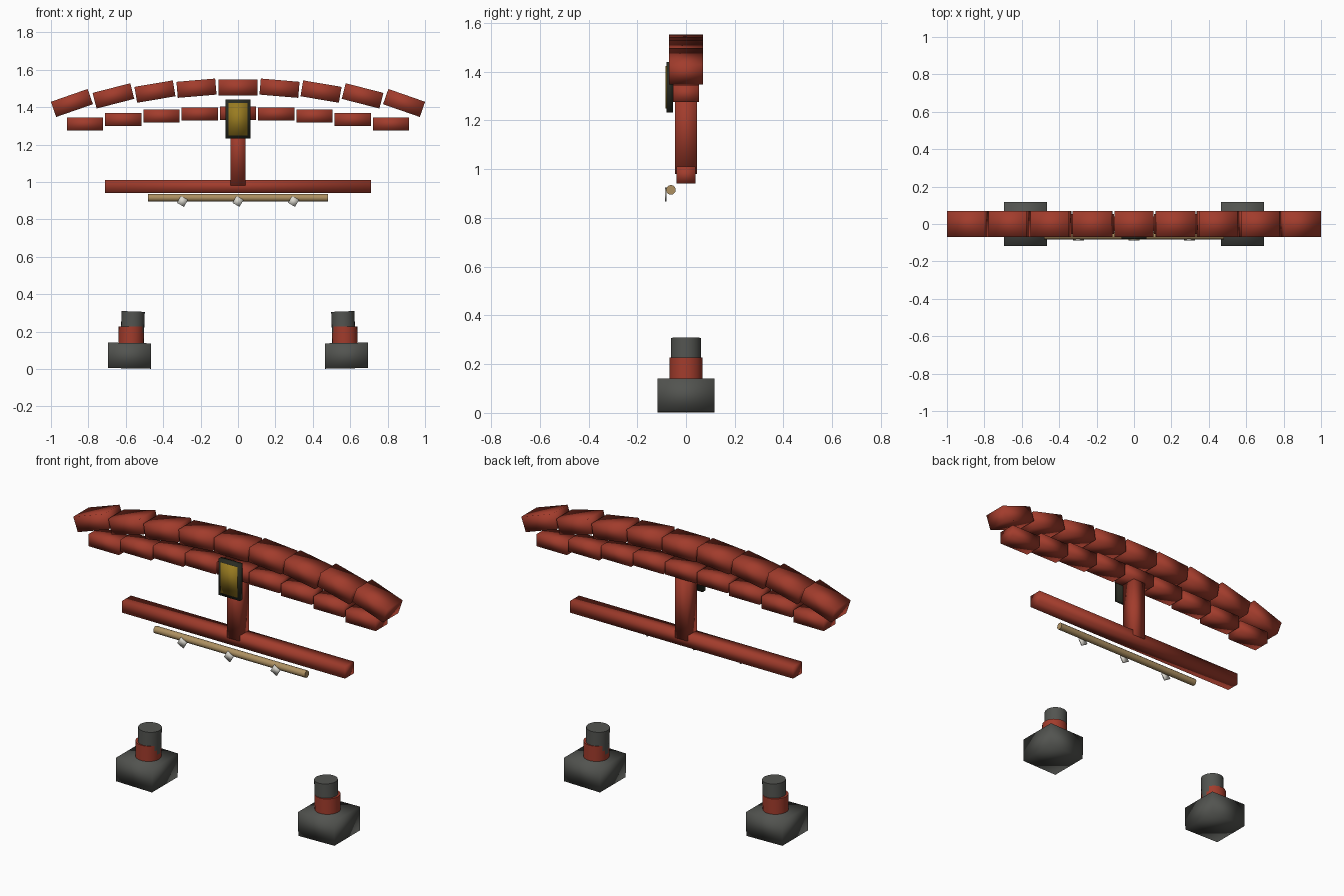
import bpy
from math import radians

old = bpy.data.objects.get("Cube")
if old:
    bpy.data.objects.remove(old, do_unlink=True)


def material(name, r, g, b):
    m = bpy.data.materials.new(name)
    m.use_nodes = True
    m.diffuse_color = (r, g, b, 1)
    m.node_tree.nodes["Principled BSDF"].inputs["Base Color"].default_value = (r, g, b, 1)
    return m


RED = material("vermilion paint", 0.36, 0.045, 0.025)
STONE = material("dark stone", 0.085, 0.088, 0.08)
GOLD = material("gold", 0.32, 0.2, 0.015)
FRAME = material("dark frame", 0.022, 0.024, 0.016)
STRAW = material("straw rope", 0.42, 0.28, 0.12)
PAPER = material("white paper", 0.7, 0.68, 0.62)


def box(name, mat, centre, size, tilt=0):
    """Softly shaded block, tilted in the front plane by tilt degrees."""
    bpy.ops.mesh.primitive_cube_add(size=1, location=centre, rotation=(0, radians(tilt), 0))
    ob = bpy.context.object
    ob.name = name
    ob.scale = size
    bpy.ops.object.transform_apply(location=False, rotation=False, scale=True)
    ob.data.materials.append(mat)
    bpy.ops.object.shade_smooth()
    return ob


def cylinder(name, mat, centre, radius, length, tilt=0, sides=24):
    bpy.ops.mesh.primitive_cylinder_add(vertices=sides, radius=radius, depth=length,
                                        location=centre, rotation=(0, radians(tilt), 0))
    ob = bpy.context.object
    ob.name = name
    ob.data.materials.append(mat)
    bpy.ops.object.shade_smooth_by_angle(angle=radians(40))
    return ob


# Curved top beam and stepped under beam, one block per step from the centre
top_heights = (1.505, 1.501, 1.483, 1.46, 1.422)
under_heights = (1.367, 1.364, 1.352, 1.334, 1.31)
for i, (top_z, under_z) in enumerate(zip(top_heights, under_heights)):
    for side in ((1,) if i == 0 else (1, -1)):
        tag = "centre" if i == 0 else f"{'left' if side > 0 else 'right'}_{i}"
        box(f"top_beam_{tag}", RED, (side * i * 0.222, 0, top_z),
            (0.208, 0.14, 0.086), side * i * 4.8)
        box(f"under_beam_{tag}", RED, (side * i * 0.2045, 0, under_z),
            (0.193, 0.106, 0.07))

# Tie beam and the short centre post
box("tie_beam", RED, (0, 0, 0.976), (1.42, 0.08, 0.068))
box("centre_post", RED, (0, 0, 1.165), (0.08, 0.09, 0.37))

# Framed plaque
box("plaque_frame", FRAME, (0, -0.067, 1.336), (0.136, 0.026, 0.208))
box("plaque_panel", GOLD, (0, -0.08, 1.336), (0.104, 0.008, 0.174))

# Rope with hanging paper tags
cylinder("rope", STRAW, (0, -0.062, 0.915), 0.02, 0.965, 90, 12)
for name, x in (("right", -0.297), ("centre", 0), ("left", 0.297)):
    box(f"paper_tag_{name}", PAPER, (x, -0.083, 0.896), (0.043, 0.008, 0.043), 30)

# Pillar feet, leaning slightly inward
for name, side in (("left", 1), ("right", -1)):
    box(f"{name}_foot_block", STONE, (side * 0.58, 0, 0.071),
        (0.23, 0.234, 0.136), -side)
    cylinder(f"{name}_foot_collar", RED, (side * 0.571, 0, 0.172), 0.068, 0.11, -side)
    cylinder(f"{name}_pillar_stub", STONE, (side * 0.564, 0, 0.2), 0.062, 0.215, -side * 2)
